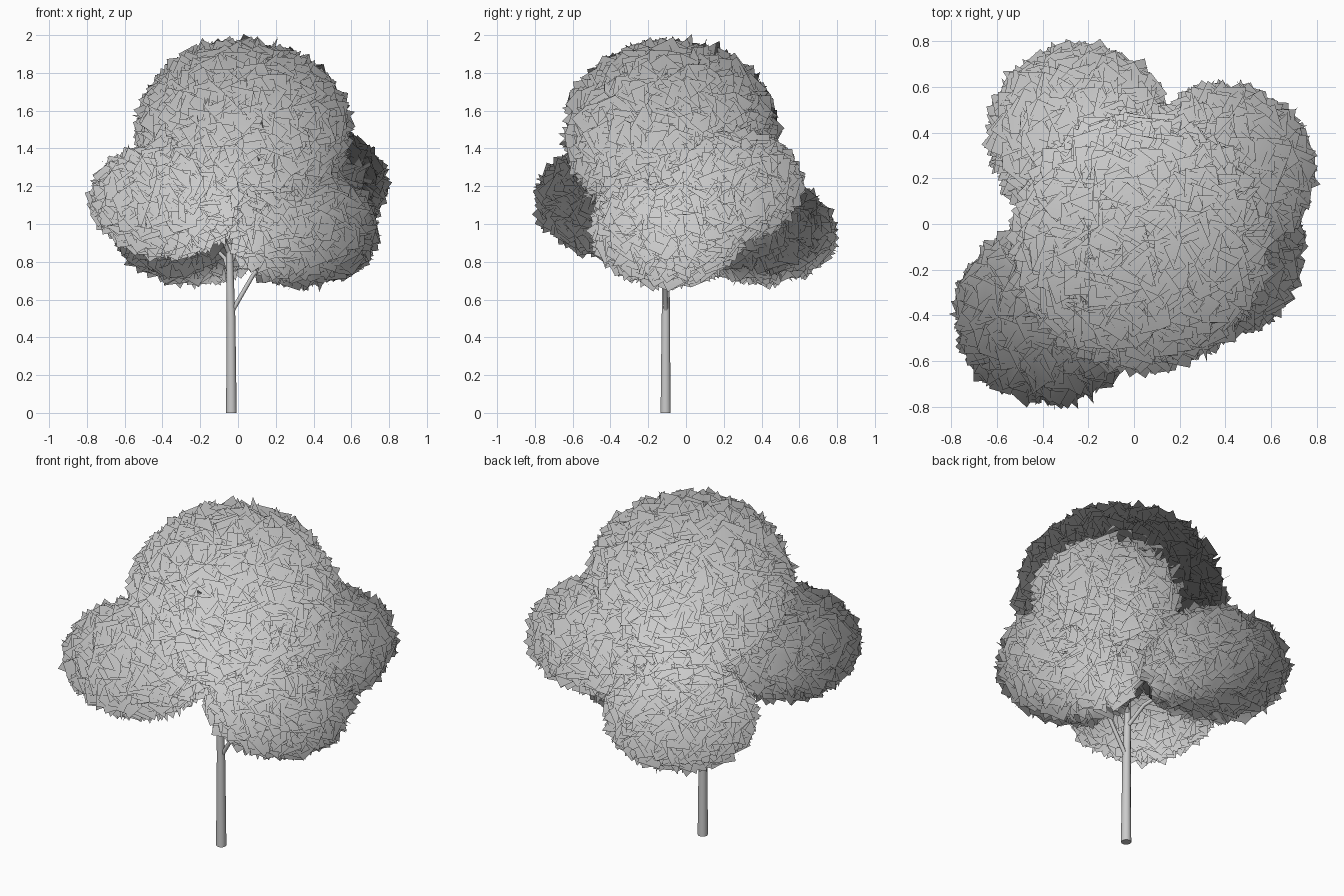
import bpy, math, random
from mathutils import Vector

if "Cube" in bpy.data.objects:
    bpy.data.objects.remove(bpy.data.objects["Cube"])

random.seed(7)
TREE_CENTER = Vector((0, 0, 0.7))


def add_object(name, verts, faces):
    mesh = bpy.data.meshes.new(name)
    mesh.from_pydata(verts, [], faces)
    mesh.update()
    obj = bpy.data.objects.new(name, mesh)
    bpy.context.collection.objects.link(obj)
    return obj


def limb(name, points, radii, sides=10):
    """Tapered tube along a short path."""
    pts = [Vector(p) for p in points]
    verts, faces = [], []
    for i, (p, r) in enumerate(zip(pts, radii)):
        d = (pts[min(i + 1, len(pts) - 1)] - pts[max(i - 1, 0)]).normalized()
        if i == 0 and p.z == 0:
            d = Vector((0, 0, 1))
        u = Vector((0, 1, 0)).cross(d).normalized()
        v = d.cross(u)
        for k in range(sides):
            a = 2 * math.pi * k / sides
            verts.append(p + (u * math.cos(a) + v * math.sin(a)) * r)
    for i in range(len(pts) - 1):
        for k in range(sides):
            n = (k + 1) % sides
            faces.append((i * sides + k, i * sides + n,
                          (i + 1) * sides + n, (i + 1) * sides + k))
    last = (len(pts) - 1) * sides
    faces.append(tuple(reversed(range(sides))))
    faces.append(tuple(range(last, last + sides)))
    obj = add_object(name, verts, faces)
    bpy.context.view_layer.objects.active = obj
    obj.select_set(True)
    bpy.ops.object.shade_smooth_by_angle(angle=math.radians(50))
    obj.select_set(False)
    return obj


def foliage(name, center, radii, count, size=0.125):
    """Square leaf cards in all orientations, spread over an ellipsoid shell."""
    c, verts, faces = Vector(center), [], []
    golden = math.pi * (3 - math.sqrt(5))
    for i in range(count):
        z = 1 - 2 * (i + 0.5) / count
        s, a = math.sqrt(1 - z * z), i * golden
        unit = Vector((s * math.cos(a), s * math.sin(a), z))
        p = c + Vector([unit[k] * radii[k] for k in range(3)]) * random.uniform(0.94, 1.0)
        n = Vector([random.gauss(0, 1) for _ in range(3)]).normalized()
        if n.dot(p - TREE_CENTER) < 0:
            n = -n
        u = n.orthogonal().normalized()
        v = n.cross(u)
        spin = random.uniform(0, 2 * math.pi)
        h = size * random.uniform(0.85, 1.1) / 2
        e = (u * math.cos(spin) + v * math.sin(spin)) * h
        f = n.cross(e)
        b = len(verts)
        verts += [p - e - f, p + e - f, p + e + f, p - e + f]
        faces.append((b, b + 1, b + 2, b + 3))
    obj = add_object(name, verts, faces)
    # soft shading: normals point away from the middle of the tree
    obj.data.shade_smooth()
    obj.data.normals_split_custom_set_from_vertices(
        [(v - TREE_CENTER).normalized() for v in verts])
    return obj


# Trunk and branches
limb("trunk", [(-0.035, -0.108, 0), (-0.037, -0.107, 0.5), (-0.045, -0.105, 0.85),
               (-0.02, -0.09, 1.25)], [0.028, 0.023, 0.018, 0.012])
limb("branch_right", [(-0.036, -0.107, 0.53), (0.08, -0.11, 0.73), (0.25, -0.12, 0.93)],
     [0.012, 0.011, 0.007], 8)
limb("branch_front_left", [(-0.044, -0.105, 0.84), (-0.09, -0.15, 0.94), (-0.33, -0.36, 1.1)],
     [0.013, 0.011, 0.007], 8)
limb("branch_back_left", [(-0.04, -0.105, 0.72), (-0.07, 0.0, 0.82), (-0.2, 0.3, 0.95)],
     [0.013, 0.011, 0.007], 8)
limb("branch_back_right", [(-0.043, -0.105, 0.8), (0.05, -0.02, 0.92), (0.32, 0.2, 1.15)],
     [0.013, 0.011, 0.007], 8)

# Leaf clusters: centre, radii, number of cards
clusters = {
    "crown_leaves": ((0.025, -0.08, 1.485), (0.52, 0.52, 0.445), 1500),
    "front_left_leaves": ((-0.375, -0.395, 1.13), (0.365, 0.35, 0.255), 720),
    "right_leaves": ((0.345, -0.1, 0.98), (0.355, 0.36, 0.265), 720),
    "back_right_leaves": ((0.395, 0.23, 1.205), (0.35, 0.34, 0.25), 720),
    "back_left_leaves": ((-0.235, 0.39, 0.96), (0.36, 0.355, 0.23), 720),
}
for name, (center, radii, count) in clusters.items():
    foliage(name, center, radii, count)
